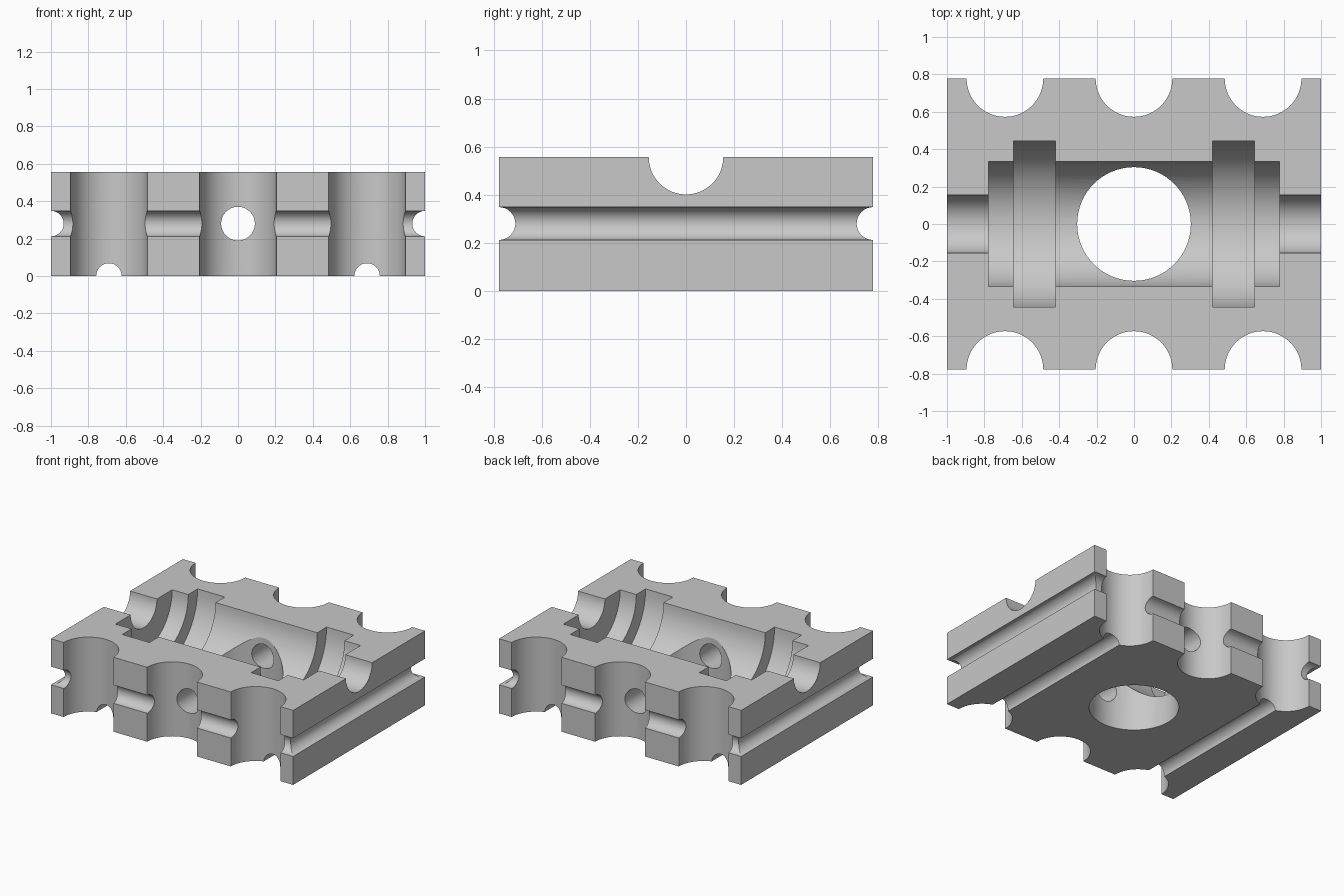
import bpy
import math

cube = bpy.data.objects.get("Cube")
if cube:
    bpy.data.objects.remove(cube, do_unlink=True)

W, D, H = 2.0, 1.556, 0.556
MID = 0.28

grey = bpy.data.materials.new("plain grey")
grey.use_nodes = True
colour = (0.58, 0.58, 0.58, 1)
grey.diffuse_color = colour
grey.node_tree.nodes["Principled BSDF"].inputs["Base Color"].default_value = colour

# Solid block
bpy.ops.mesh.primitive_cube_add(size=1, location=(0, 0, H / 2))
block = bpy.context.object
block.name = "grooved_block"
block.scale = (W, D, H)
bpy.ops.object.transform_apply(location=True, rotation=False, scale=True)
block.data.materials.append(grey)

TURN = {"x": (0, math.pi / 2, 0), "y": (math.pi / 2, 0, 0), "z": (0, 0, 0)}


def bore(name, axis, radius, length, centre):
    """Cut a round channel out of the block."""
    bpy.ops.mesh.primitive_cylinder_add(
        vertices=64, radius=radius, depth=length, location=centre, rotation=TURN[axis])
    cutter = bpy.context.object
    cutter.name = name
    cutter.hide_render = True
    cutter.data.materials.append(grey)
    bpy.context.view_layer.objects.active = block
    cut = block.modifiers.new(name, "BOOLEAN")
    cut.operation = "DIFFERENCE"
    cut.solver = "EXACT"
    cut.object = cutter
    bpy.ops.object.modifier_apply(modifier=cut.name)
    bpy.data.objects.remove(cutter, do_unlink=True)


# Stepped half-round cavity in the top
bore("main_cavity", "x", 0.335, 1.556, (0, 0, H))
bore("end_notches", "x", 0.155, 3, (0, 0, H))
for side in (-1, 1):
    bore("ring_recess", "x", 0.445, 0.225, (side * 0.5325, 0, H))

# Vertical hole and cross hole
bore("centre_hole", "z", 0.304, 2, (0, 0, MID))
bore("cross_hole", "y", 0.09, 3, (0, 0, MID))

# Scallops and horizontal grooves on the sides, grooves underneath
for side in (-1, 1):
    for x in (-0.69, 0, 0.69):
        bore("scallop", "z", 0.205, 2, (x, side * D / 2, MID))
    bore("long_side_groove", "x", 0.068, 3, (0, side * D / 2, MID))
    bore("end_groove", "y", 0.068, 3, (side * W / 2, 0, MID))
    bore("bottom_groove", "y", 0.068, 3, (side * 0.69, 0, 0))

# Smooth channels with crisp edges
bpy.ops.object.select_all(action="DESELECT")
block.select_set(True)
bpy.context.view_layer.objects.active = block
bpy.ops.object.shade_smooth_by_angle(angle=math.radians(25))
